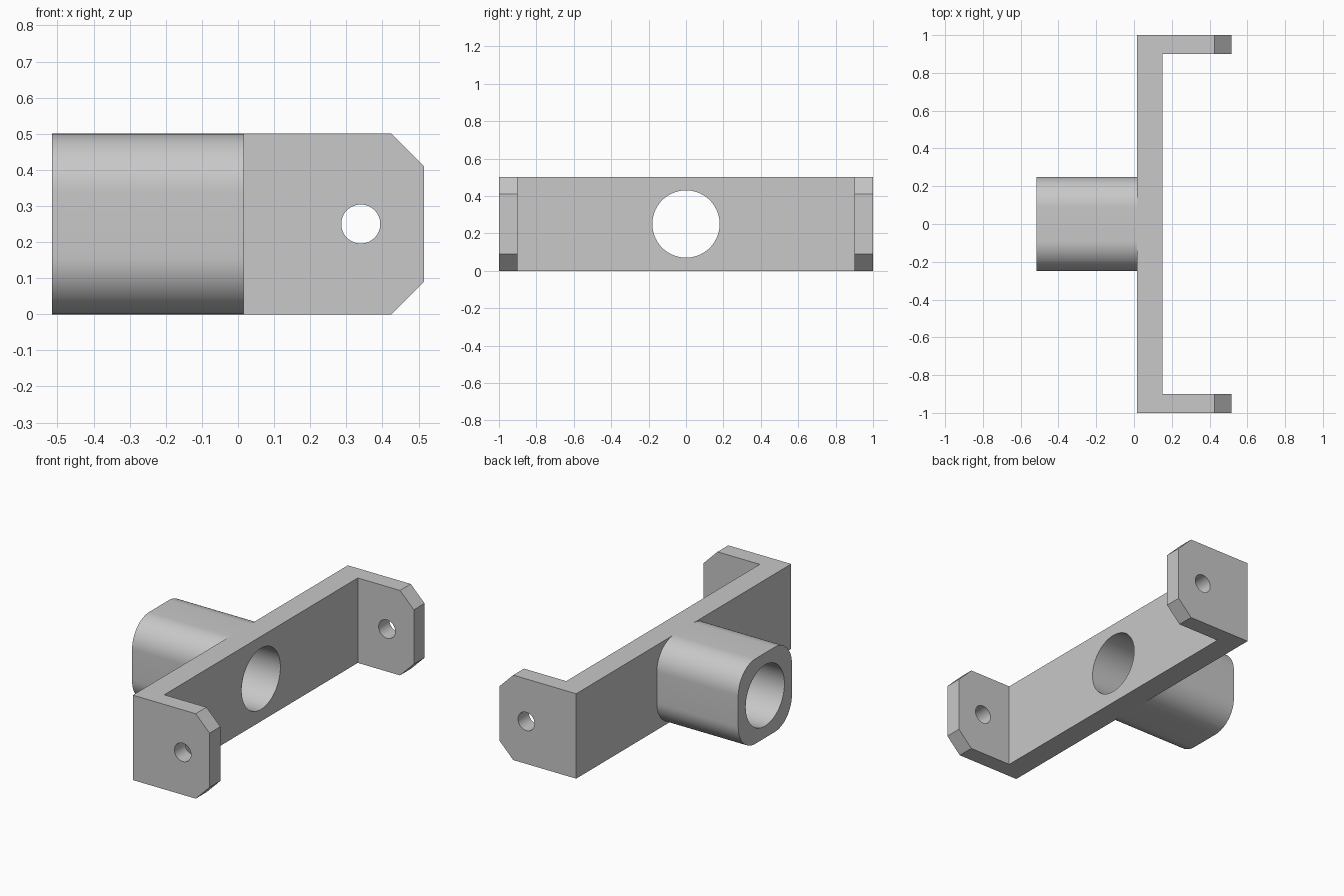
import bpy, bmesh, math
from mathutils import Vector

if "Cube" in bpy.data.objects:
    bpy.data.objects.remove(bpy.data.objects["Cube"], do_unlink=True)

metal = bpy.data.materials.new("plain_grey")
metal.use_nodes = True
GREY = (0.58, 0.58, 0.58, 1)
metal.diffuse_color = GREY
metal.node_tree.nodes["Principled BSDF"].inputs["Base Color"].default_value = GREY

HEIGHT = 0.5
MID = HEIGHT / 2
REACH = 0.515      # half of the overall depth in x
BACK = 0.015       # outer face of the cross plate
PLATE_FRONT = 0.15
EAR = 0.1          # ear thickness
CHAMFER = 0.09


def prism(name, points, direction):
    """Extrude a closed loop of 3D points along a direction."""
    bm = bmesh.new()
    face = bm.faces.new([bm.verts.new(p) for p in points])
    moved = bmesh.ops.extrude_face_region(bm, geom=[face])["geom"]
    verts = [v for v in moved if isinstance(v, bmesh.types.BMVert)]
    bmesh.ops.translate(bm, verts=verts, vec=Vector(direction))
    bmesh.ops.recalc_face_normals(bm, faces=bm.faces)
    mesh = bpy.data.meshes.new(name)
    bm.to_mesh(mesh)
    bm.free()
    mesh.materials.append(metal)
    obj = bpy.data.objects.new(name, mesh)
    bpy.context.collection.objects.link(obj)
    return obj


def circle(radius, flat=0, steps=24):
    """Circle as 2D points; flat spreads it into a rounded square."""
    pts = []
    for q in range(4):
        cx = flat if q in (0, 3) else -flat
        cy = flat if q in (0, 1) else -flat
        last = steps + 1 if flat else steps
        for i in range(last):
            a = (q + i / steps) * math.pi / 2
            pts.append((cx + radius * math.cos(a), cy + radius * math.sin(a)))
    return pts


def carve(obj, cutter, operation="DIFFERENCE"):
    mod = obj.modifiers.new("carve", "BOOLEAN")
    mod.operation = operation
    mod.solver = "EXACT"
    mod.object = cutter
    cutter.hide_render = True
    bpy.context.view_layer.objects.active = obj
    bpy.ops.object.modifier_apply(modifier=mod.name)


# U-shaped bracket: cross plate with an ear at each end
half = [(BACK, 1), (REACH, 1), (REACH, 1 - EAR), (PLATE_FRONT, 1 - EAR)]
outline = half + [(x, -y) for x, y in reversed(half)]
bracket = prism("bracket", [(x, y, 0) for x, y in outline], (0, 0, HEIGHT))

# Chamfered ear tips
tip = [(-0.1, -0.1), (REACH - CHAMFER - 0.1, -0.1), (REACH + 0.1, CHAMFER + 0.1)]
side = tip + [(x, HEIGHT - z) for x, z in reversed(tip)]
trimmer = prism("trimmer", [(x, -1.2, z) for x, z in side], (0, 2.4, 0))
carve(bracket, trimmer, "INTERSECT")

# Pin holes through both ears
pin = prism("pin_cutter", [(0.34 + a, -1.2, MID + b) for a, b in circle(0.054, steps=12)],
            (0, 2.4, 0))
carve(bracket, pin)

# Rounded-square sleeve behind the plate
sleeve = prism("sleeve", [(-REACH, y, MID + z) for y, z in circle(0.16, 0.09, 16)],
               (REACH + BACK, 0, 0))

# Round bore through sleeve and plate
bore = prism("bore_cutter", [(-1, y, MID + z) for y, z in circle(0.18)], (2, 0, 0))
carve(bracket, bore)
carve(sleeve, bore)

for helper in (trimmer, pin, bore):
    bpy.data.objects.remove(helper, do_unlink=True)

# Smooth the round walls, keep the corners sharp
for obj in (bracket, sleeve):
    bpy.ops.object.select_all(action="DESELECT")
    obj.select_set(True)
    bpy.context.view_layer.objects.active = obj
    bpy.ops.object.shade_smooth_by_angle(angle=math.radians(30))
